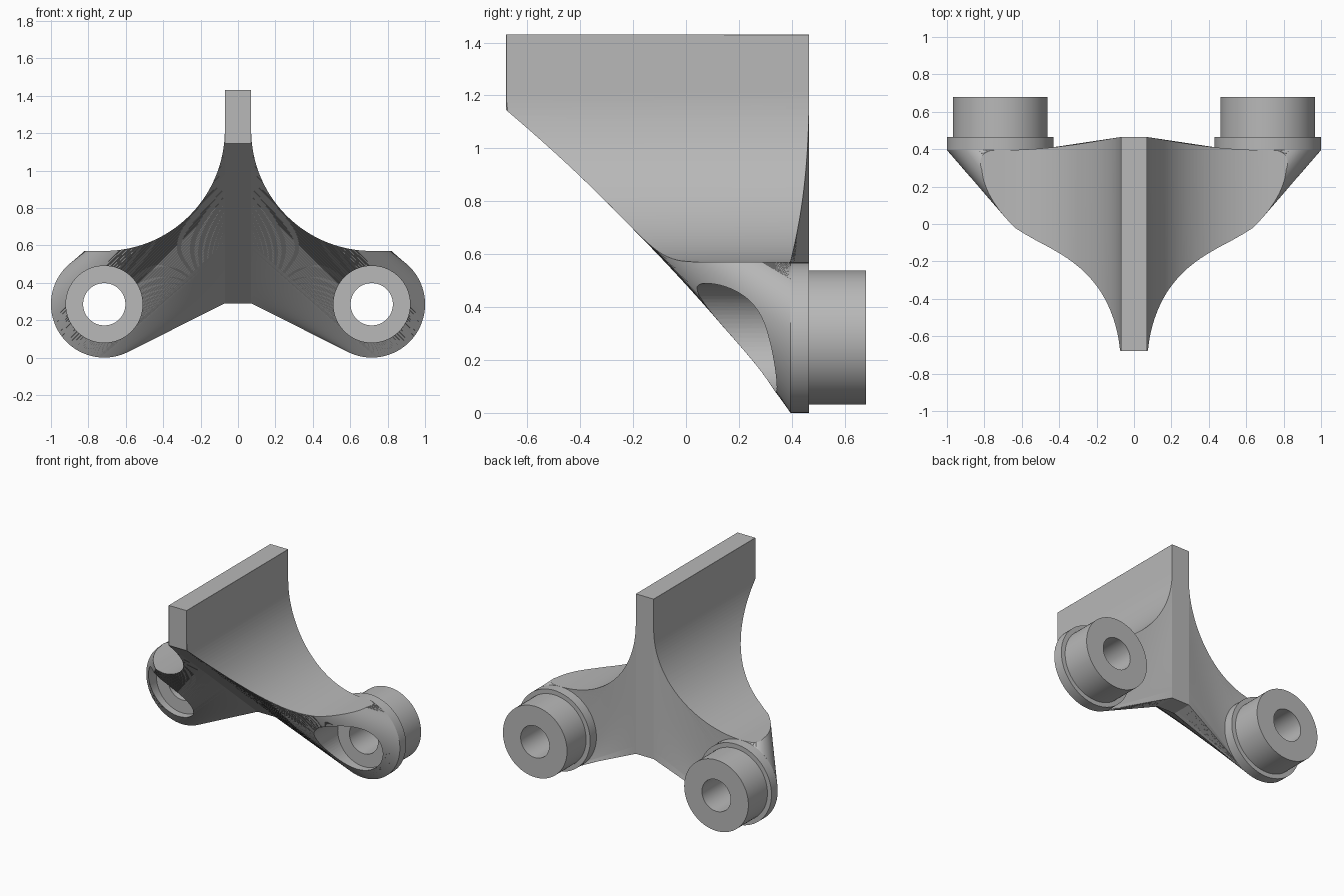
import bpy, bmesh
from math import sin, cos, radians, sqrt

old = bpy.data.objects.get("Cube")
if old:
    bpy.data.objects.remove(old, do_unlink=True)

metal = bpy.data.materials.new("grey metal")
metal.use_nodes = True
metal.diffuse_color = (0.48, 0.48, 0.48, 1)
metal.node_tree.nodes["Principled BSDF"].inputs["Base Color"].default_value = (0.48, 0.48, 0.48, 1)

HALF = 0.07            # half thickness of the plate
BX, BZ = 0.715, 0.285  # boss axis
FRONT, BACK, TOP = -0.68, 0.465, 1.43
SEAT = 0.395           # where wing meets boss


def make(name, rings, closed=False):
    """Skin a list of equal rings; cap the ends unless closed."""
    bm = bmesh.new()
    vs = [[bm.verts.new(p) for p in r] for r in rings]
    n = len(vs[0])
    pairs = list(zip(vs, vs[1:])) + ([(vs[-1], vs[0])] if closed else [])
    for a, b in pairs:
        for i in range(n):
            j = (i + 1) % n
            bm.faces.new((a[i], a[j], b[j], b[i]))
    if not closed:
        bm.faces.new(vs[0])
        bm.faces.new(vs[-1])
    bmesh.ops.remove_doubles(bm, verts=bm.verts, dist=1e-5)
    bmesh.ops.triangulate(bm, faces=[f for f in bm.faces if len(f.verts) < 5])
    bmesh.ops.recalc_face_normals(bm, faces=bm.faces)
    mesh = bpy.data.meshes.new(name)
    bm.to_mesh(mesh)
    bm.free()
    mesh.materials.append(metal)
    ob = bpy.data.objects.new(name, mesh)
    bpy.context.collection.objects.link(ob)
    return ob


def circle(r, y, angles):
    return [(BX + r * cos(radians(a)), y, BZ + r * sin(radians(a))) for a in angles]


def finish(ob, cutters=(), mirror=True):
    for c in cutters:
        m = ob.modifiers.new("cut", "BOOLEAN")
        m.operation, m.solver, m.object = "DIFFERENCE", "EXACT", c
    if mirror:
        m = ob.modifiers.new("mirror", "MIRROR")
        m.use_mirror_merge = False
    bpy.ops.object.select_all(action="DESELECT")
    ob.select_set(True)
    bpy.context.view_layer.objects.active = ob
    bpy.ops.object.convert(target="MESH")
    bpy.ops.object.shade_smooth_by_angle(angle=radians(25))


# Central plate: side outline through the thickness
outline = [(FRONT, TOP), (BACK, TOP), (BACK, 0.29), (0.32, 0.29), (FRONT, 1.145)]
plate = make("central_plate", [[(x, y, z) for y, z in outline] for x in (-HALF, HALF)])
finish(plate, mirror=False)

# Wing: ruled loft from the plate outline to the boss circle
# keys: angle on the circle, matching y and z on the plate
keys = [(244, 0.32, 0.29), (270, 0.02, 0.547), (300, -0.28, 0.803), (330, -0.58, 1.06),
        (345, FRONT, 1.145), (410, FRONT, 1.145), (425, FRONT, TOP), (450, BACK, TOP),
        (590, BACK, 0.29), (604, 0.32, 0.29)]


def plate_point(a):
    for (a0, y0, z0), (a1, y1, z1) in zip(keys, keys[1:]):
        if a <= a1:
            t = (a - a0) / (a1 - a0)
            return (HALF, y0 + (y1 - y0) * t, z0 + (z1 - z0) * t)


angles = range(244, 604)
wing = make("wing", [[plate_point(a) for a in angles], circle(BZ, SEAT, angles)])

# Cutter for the hollow curved top
R = BX - HALF
arc = [(BX - R * cos(radians(a)), 0.57 + R - R * sin(radians(a))) for a in range(0, 91, 2)]
section = [(x + 0.0005, z) for x, z in arc] + [(1.3, 0.57), (1.3, 1.7), (HALF + 0.0005, 1.7)]
hollow = make("hollow_cutter", [[(x, y, z) for x, z in section] for y in (-1, 1)])

# Cutter for the bolt pocket
turn = range(0, 360, 5)
pocket = make("pocket_cutter", [circle(0.205, y, turn) for y in (-1, SEAT + 0.02)])
finish(wing, (hollow, pocket))
for cutter in (hollow, pocket):
    bpy.data.objects.remove(cutter, do_unlink=True)

# Bosses: flange, collar and through hole
profile = [(0.113, SEAT), (BZ, SEAT), (BZ, BACK), (0.253, BACK), (0.253, 0.68), (0.113, 0.68)]
boss = make("boss", [circle(r, y, turn) for r, y in profile], closed=True)
finish(boss)
